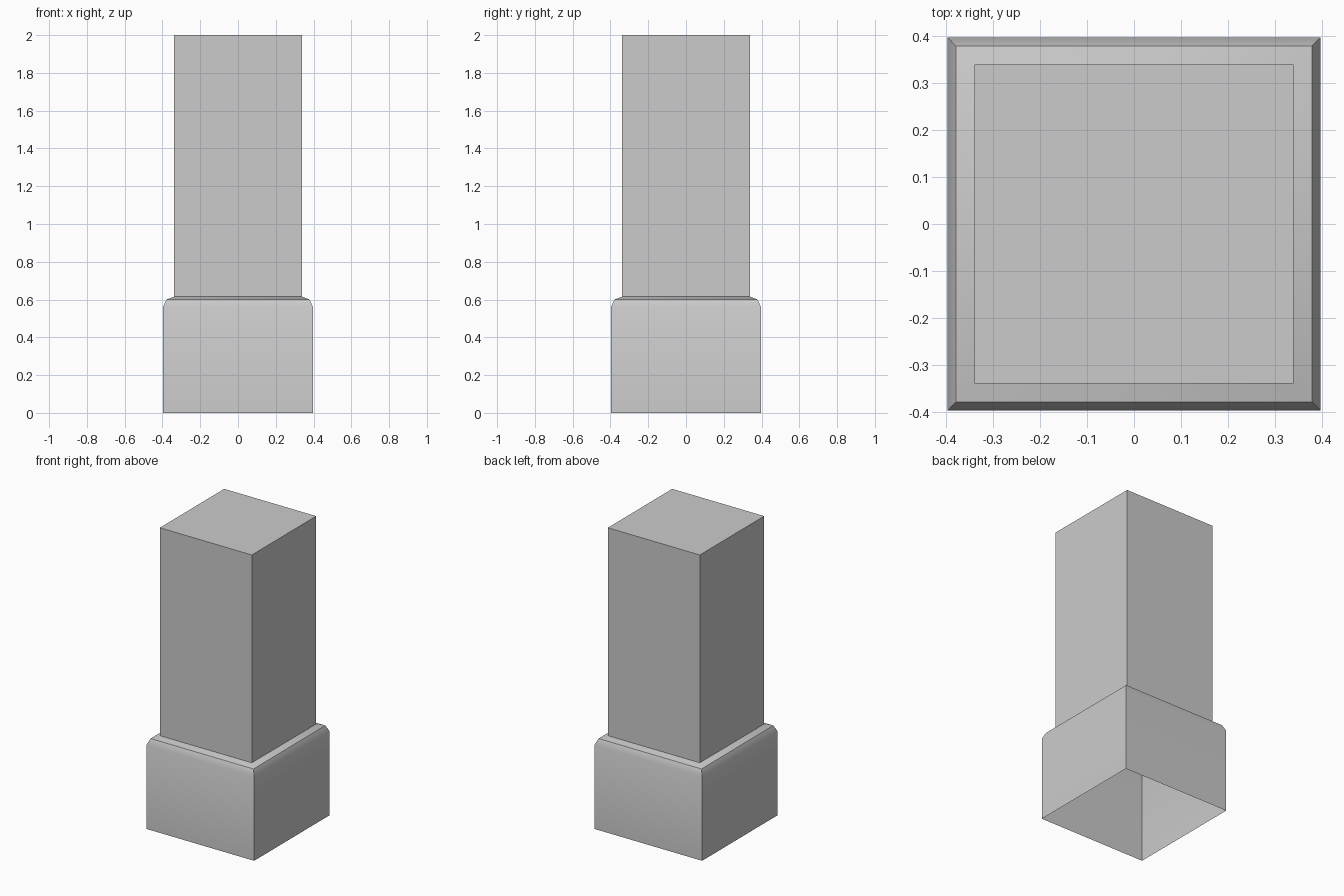
import bpy, bmesh
from math import radians

if "Cube" in bpy.data.objects:
    bpy.data.objects.remove(bpy.data.objects["Cube"])

# Square cross-sections up the pillar: (half width, height)
PROFILE = [(0.397, 0), (0.397, 0.56), (0.379, 0.60), (0.339, 0.615), (0.339, 2.0)]
CORNERS = [(-1, -1), (1, -1), (1, 1), (-1, 1)]

# Hollow pillar: plinth, sloped shoulder and shaft, open underneath
bm = bmesh.new()
rings = [[bm.verts.new((x * h, y * h, z)) for x, y in CORNERS] for h, z in PROFILE]
for low, high in zip(rings, rings[1:]):
    for i in range(4):
        j = (i + 1) % 4
        bm.faces.new((low[i], low[j], high[j], high[i]))

# Flat top
bm.faces.new(rings[-1])

mesh = bpy.data.meshes.new("pillar")
bm.to_mesh(mesh)
bm.free()
pillar = bpy.data.objects.new("pillar", mesh)
bpy.context.collection.objects.link(pillar)

# Soft shading only across the shallow bend at the plinth top
bpy.context.view_layer.objects.active = pillar
pillar.select_set(True)
bpy.ops.object.shade_smooth_by_angle(angle=radians(30))
